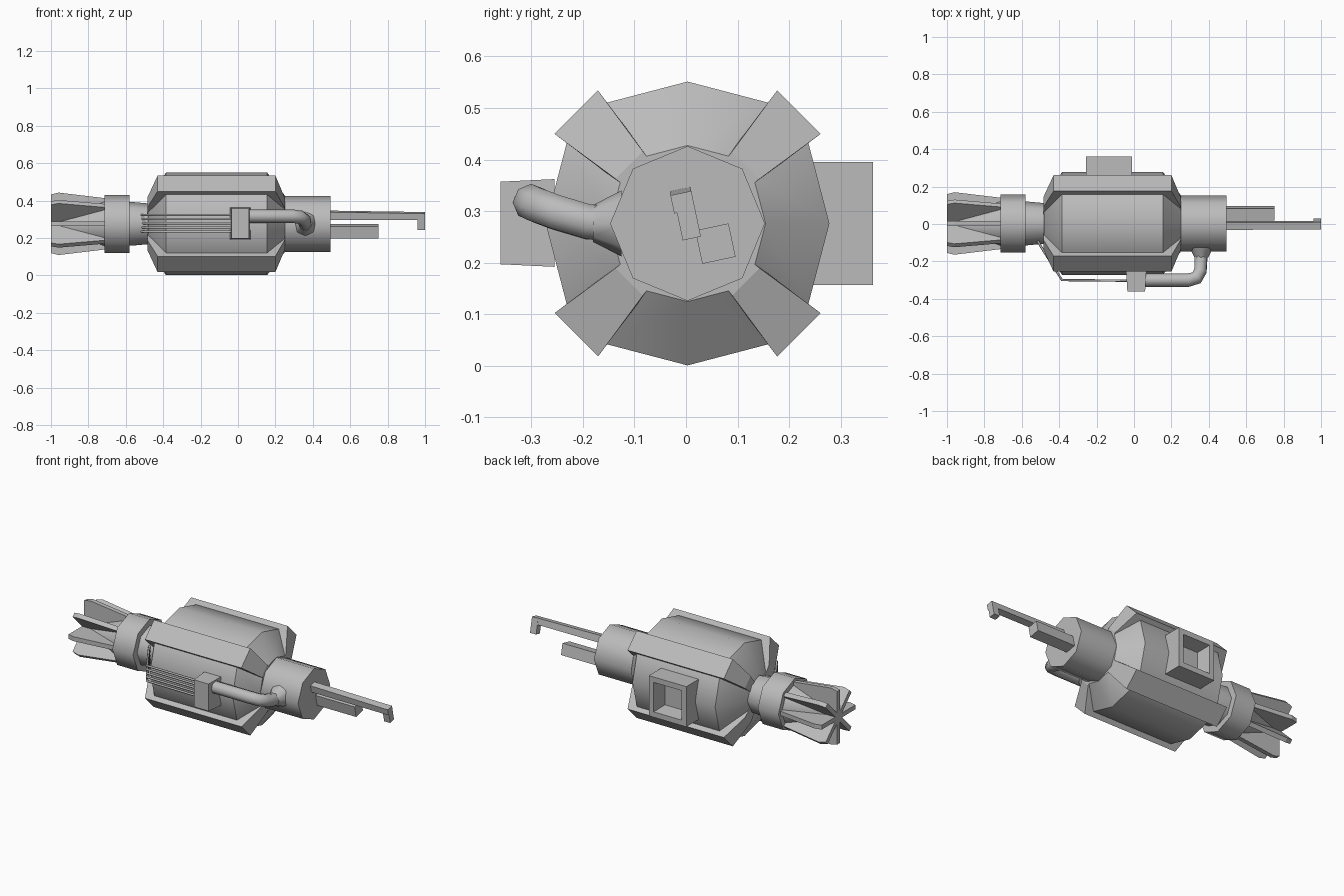
import bpy, bmesh
from math import radians, sin, cos, pi
from mathutils import Vector

cube = bpy.data.objects.get("Cube")
if cube:
    bpy.data.objects.remove(cube, do_unlink=True)

CY, CZ = 0.003, 0.276  # long axis of the machine

grey = bpy.data.materials.new("plain grey metal")
grey.use_nodes = True
grey.diffuse_color = (0.5, 0.5, 0.5, 1)
grey.node_tree.nodes["Principled BSDF"].inputs["Base Color"].default_value = grey.diffuse_color


def finish(name, data):
    obj = bpy.data.objects.new(name, data)
    data.materials.append(grey)
    bpy.context.collection.objects.link(obj)
    return obj


def loft(name, rings, smooth=0):
    """Skin a list of equal-length rings and cap both ends."""
    bm = bmesh.new()
    loops = [[bm.verts.new(p) for p in ring] for ring in rings]
    n = len(loops[0])
    for a, b in zip(loops, loops[1:]):
        for i in range(n):
            j = (i + 1) % n
            bm.faces.new((a[i], a[j], b[j], b[i]))
    bm.faces.new(loops[0])
    bm.faces.new(loops[-1])
    bmesh.ops.recalc_face_normals(bm, faces=bm.faces)
    mesh = bpy.data.meshes.new(name)
    bm.to_mesh(mesh)
    bm.free()
    if smooth:
        for p in mesh.polygons:
            p.use_smooth = True
        mesh.set_sharp_from_angle(angle=radians(smooth))
    return finish(name, mesh)


def polar(x, r, a, side=0.0):
    """Point at radius r and angle a around the axis, shifted sideways."""
    return Vector((x, CY + r * cos(a) - side * sin(a), CZ + r * sin(a) + side * cos(a)))


def disc(x, r, n=8):
    return [polar(x, r, 2 * pi * i / n) for i in range(n)]


def rect_x(x, y, z, w, h, tilt=0):
    """Tilted rectangle across the x axis."""
    c, s = cos(tilt), sin(tilt)
    return [(x, y + u * c - v * s, z + u * s + v * c)
            for u, v in ((-w / 2, -h / 2), (w / 2, -h / 2), (w / 2, h / 2), (-w / 2, h / 2))]


def rect_y(x, y, z, w, h):
    return [(x + u * w / 2, y, z + v * h / 2) for u, v in ((-1, -1), (1, -1), (1, 1), (-1, 1))]


def tube(name, points, radius, sides):
    curve = bpy.data.curves.new(name, "CURVE")
    curve.dimensions = "3D"
    curve.bevel_depth = radius
    curve.bevel_resolution = sides // 2 - 2
    curve.use_fill_caps = True
    spline = curve.splines.new("POLY")
    spline.points.add(len(points) - 1)
    for p, co in zip(spline.points, points):
        p.co = (*co, 1)
    spline.use_smooth = True
    return finish(name, curve)


# Central drum: four softly ridged panels
def drum_ring(x, scale):
    return [polar(x, scale * (0.275 if d == 0 else 0.282), radians(q * 90 + d))
            for q in range(4) for d in (-34, 0, 34)]


loft("drum", [drum_ring(-0.48, 0.45), drum_ring(-0.385, 1),
              drum_ring(0.155, 1), drum_ring(0.25, 0.55)], 35)

# Four wedge rails on the diagonals
for q in range(4):
    a = radians(45 + 90 * q)
    rings = []
    for x, outer, width in ((-0.485, 0.16, 0.075), (-0.43, 0.305, 0.119),
                            (0.2, 0.305, 0.119), (0.25, 0.16, 0.075)):
        rings.append([polar(x, 0.06, a, -0.025), polar(x, outer, a, -width / 2),
                      polar(x, outer, a, width / 2), polar(x, 0.06, a, 0.025)])
    loft(f"corner_rail_{q + 1}", rings)

# Front barrel, rear neck and collar
loft("front_barrel", [disc(0.24, 0.15), disc(0.495, 0.15)], 50)
loft("rear_neck", [disc(-0.6, 0.117), disc(-0.57, 0.117), disc(-0.47, 0.108)], 50)
loft("rear_collar", [disc(-0.715, 0.155), disc(-0.58, 0.155)], 50)

# Tail: tapering core with eight radial fins
loft("tail_core", [disc(-0.99, 0.02), disc(-0.71, 0.125)], 50)
for i in range(8):
    a = 2 * pi * i / 8
    t = 0.013
    outline = ((-0.71, 0), (-0.71, 0.137), (-0.96, 0.167), (-1.0, 0.157), (-1.0, 0))
    loft(f"tail_fin_{i + 1}", [[polar(x, r, a, s) for x, r in outline] for s in (-t, t)])

# Rods at the front end
tilt = radians(12)
loft("long_rod", [rect_x(0.48, -0.007, 0.322, 0.04, 0.042, tilt),
                  rect_x(1.0, -0.007, 0.317, 0.04, 0.036, tilt)])
loft("rod_hook", [rect_x(0.96, 0.002, 0.291, 0.036, 0.09, tilt),
                  rect_x(1.0, 0.002, 0.291, 0.036, 0.09, tilt)])
loft("short_rod", [rect_x(0.48, 0.057, 0.237, 0.066, 0.066, tilt),
                   rect_x(0.75, 0.057, 0.237, 0.066, 0.066, tilt)])

# Side junction box, pipe and flared pipe foot
loft("junction_box", [rect_y(0.012, -0.36, 0.277, 0.095, 0.16),
                      rect_y(0.012, -0.255, 0.277, 0.108, 0.17)])
tube("side_pipe", [(0.05, -0.3, 0.317), (0.29, -0.3, 0.317), (0.335, -0.288, 0.311),
                   (0.355, -0.25, 0.297), (0.358, -0.19, 0.279), (0.358, -0.14, 0.276)], 0.036, 8)


def foot_ring(y, r):
    return [(0.36 + r * cos(i * pi / 4), y, 0.276 + r * sin(i * pi / 4)) for i in range(8)]


loft("pipe_foot", [foot_ring(-0.18, 0.036), foot_ring(-0.125, 0.064)], 50)

# Bundle of cables running back to the neck
for i in range(5):
    z = 0.234 + 0.0225 * i
    tube(f"cable_{i + 1}", [(-0.03, -0.303, z), (-0.385, -0.3, z),
                            (-0.495, -0.125, z), (-0.515, -0.09, z)], 0.0065, 6)

# Open box on the back
box = loft("back_box", [rect_y(-0.133, 0.24, 0.276, 0.245, 0.238),
                        rect_y(-0.133, 0.362, 0.276, 0.245, 0.238)])
bm = bmesh.new()
bm.from_mesh(box.data)
mouth = max(bm.faces, key=lambda f: f.calc_center_median().y)
bmesh.ops.inset_region(bm, faces=[mouth], thickness=0.032, use_even_offset=True)
floor = bmesh.ops.extrude_discrete_faces(bm, faces=[mouth])["faces"][0]
centre = floor.calc_center_median()
for v in floor.verts:
    v.co = centre + (v.co - centre) * 0.85 + Vector((0, -0.085, 0))
bm.to_mesh(box.data)
bm.free()
